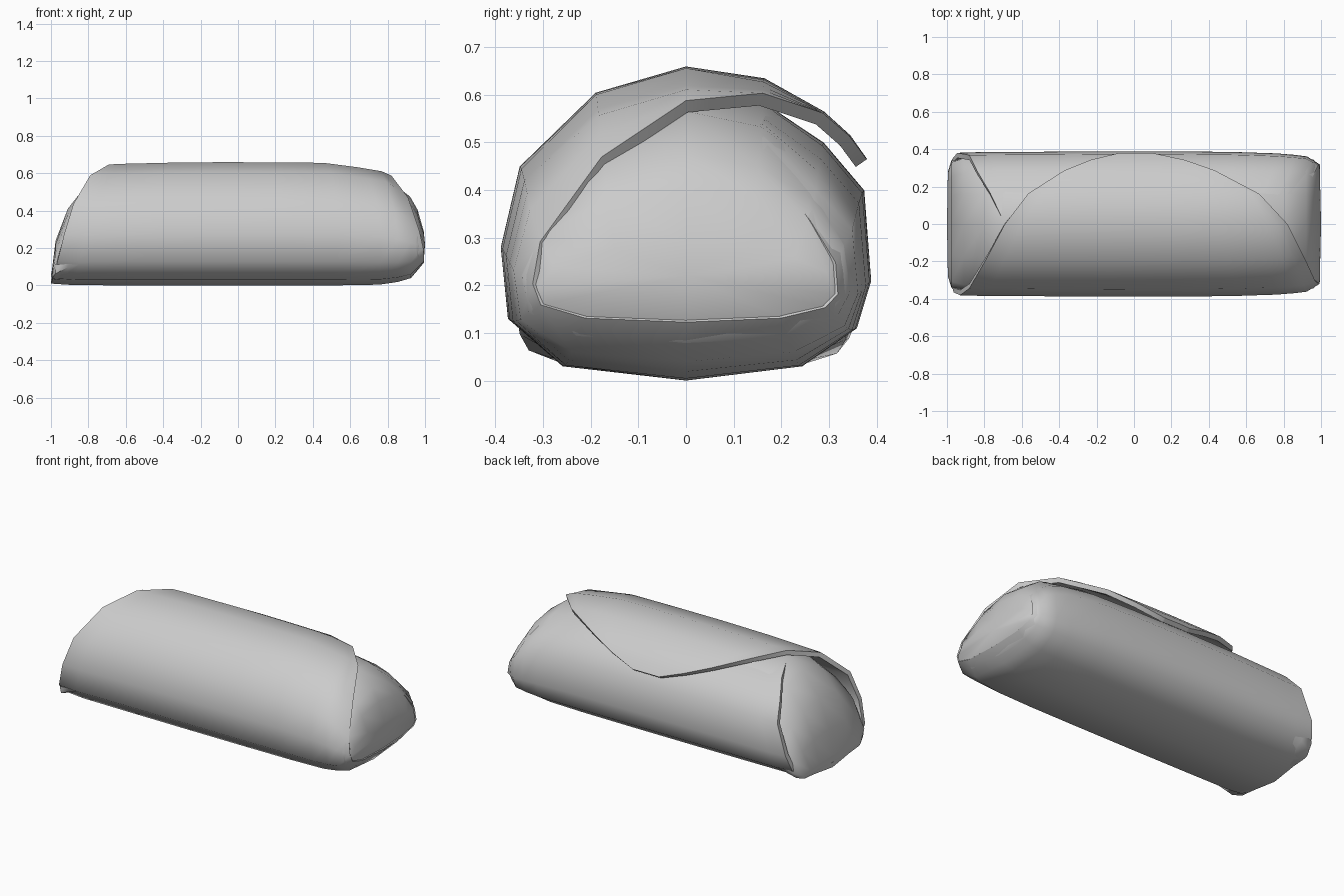
import bpy, bmesh

if "Cube" in bpy.data.objects:
    bpy.data.objects.remove(bpy.data.objects["Cube"])

# Lengthwise stations: x, width factor, bottom z, top z of the squashed section
SHEET = [(-1, .97, .01, .63), (-.85, .985, 0, .64), (-.5, .99, 0, .655), (0, 1, 0, .66),
         (.5, .99, 0, .655), (.8, .965, .005, .605), (.92, .93, .035, .50),
         (.96, .90, .07, .42), (1, .80, .13, .29)]
CORE = [(-.995, .72, .03, .08), (-.975, .88, .02, .24), (-.91, .93, .02, .41),
        (-.80, .94, .02, .55), (-.69, .95, .02, .61), (0, .96, .02, .625),
        (.5, .95, .02, .62), (.8, .93, .025, .565), (.92, .90, .05, .475),
        (.96, .88, .08, .405), (.993, .79, .13, .29)]

# Spiral rows of the wrap: y, z, left end x, right end x
ROWS = [(0, .61, -.69, .80), (.17, .58, -.77, .89), (.29, .50, -.84, .96),
        (.375, .40, -.88, .985), (.39, .21, -.945, .993), (.36, .11, -.97, .995),
        (.245, .03, -.99, .995), (0, 0, -1, .995), (-.26, .03, -.99, .995),
        (-.375, .13, -.965, .995), (-.39, .28, -.93, .99), (-.35, .45, -.88, .97),
        (-.19, .605, -.79, .91), (0, .66, -.69, .82), (.165, .635, -.565, .67),
        (.29, .565, -.37, .43), (.345, .515, -.23, .27), (.38, .465, -.08, .10)]


def section(x):
    """Interpolate width, bottom and top of the wrap at x."""
    for a, b in zip(SHEET, SHEET[1:]):
        if x <= b[0]:
            t = (x - a[0]) / (b[0] - a[0])
            return [p + (q - p) * t for p, q in zip(a[1:], b[1:])]
    return SHEET[-1][1:]


def place(x, y, z, w, lo, hi):
    return (x, y * w, lo + (hi - lo) * z / .66)


def finish(bm, name):
    me = bpy.data.meshes.new(name)
    bm.to_mesh(me)
    bm.free()
    ob = bpy.data.objects.new(name, me)
    bpy.context.collection.objects.link(ob)
    bpy.ops.object.select_all(action='DESELECT')
    ob.select_set(True)
    bpy.context.view_layer.objects.active = ob
    return ob


def bridge(bm, rows, closed=False):
    n = len(rows[0])
    for a, b in zip(rows, rows[1:]):
        for i in range(n if closed else n - 1):
            k = (i + 1) % n
            bm.faces.new((a[i], a[k], b[k], b[i]))


# Outer wrap: spiral sheet with a curved flap over the back
bm = bmesh.new()
rows = []
for y, z, x0, x1 in ROWS:
    xs = [x0, x0 + .06 * (x1 - x0)]
    xs += [x0 + f * (x1 - x0) for f in (.22, .4, .6, .76, .88, .93, .965, 1)]
    rows.append([bm.verts.new(place(x, y, z, *section(x))) for x in xs])
bridge(bm, rows)
wrap = finish(bm, "outer_wrap")
mod = wrap.modifiers.new("thickness", 'SOLIDIFY')
mod.thickness = .028
mod.offset = -1
bpy.ops.object.modifier_apply(modifier=mod.name)
bpy.ops.object.shade_smooth_by_angle(angle=.9)

# Inner roll: closed body whose folded ends show inside the wrap edges
ring = [(0, .66), (.17, .62), (.29, .52)] + [(r[0], r[1]) for r in ROWS[3:13]]
bm = bmesh.new()
loops = [[bm.verts.new(place(x, y, z, w, lo, hi)) for y, z in ring]
         for x, w, lo, hi in CORE]
bridge(bm, loops, True)
for loop, x, z in ((loops[0], -1, .055), (loops[-1], 1, .22)):
    tip = bm.verts.new((x, 0, z))
    for i in range(len(loop)):
        bm.faces.new((loop[i - 1], loop[i], tip))
bmesh.ops.recalc_face_normals(bm, faces=bm.faces)
finish(bm, "inner_roll")
bpy.ops.object.shade_smooth_by_angle(angle=.9)
